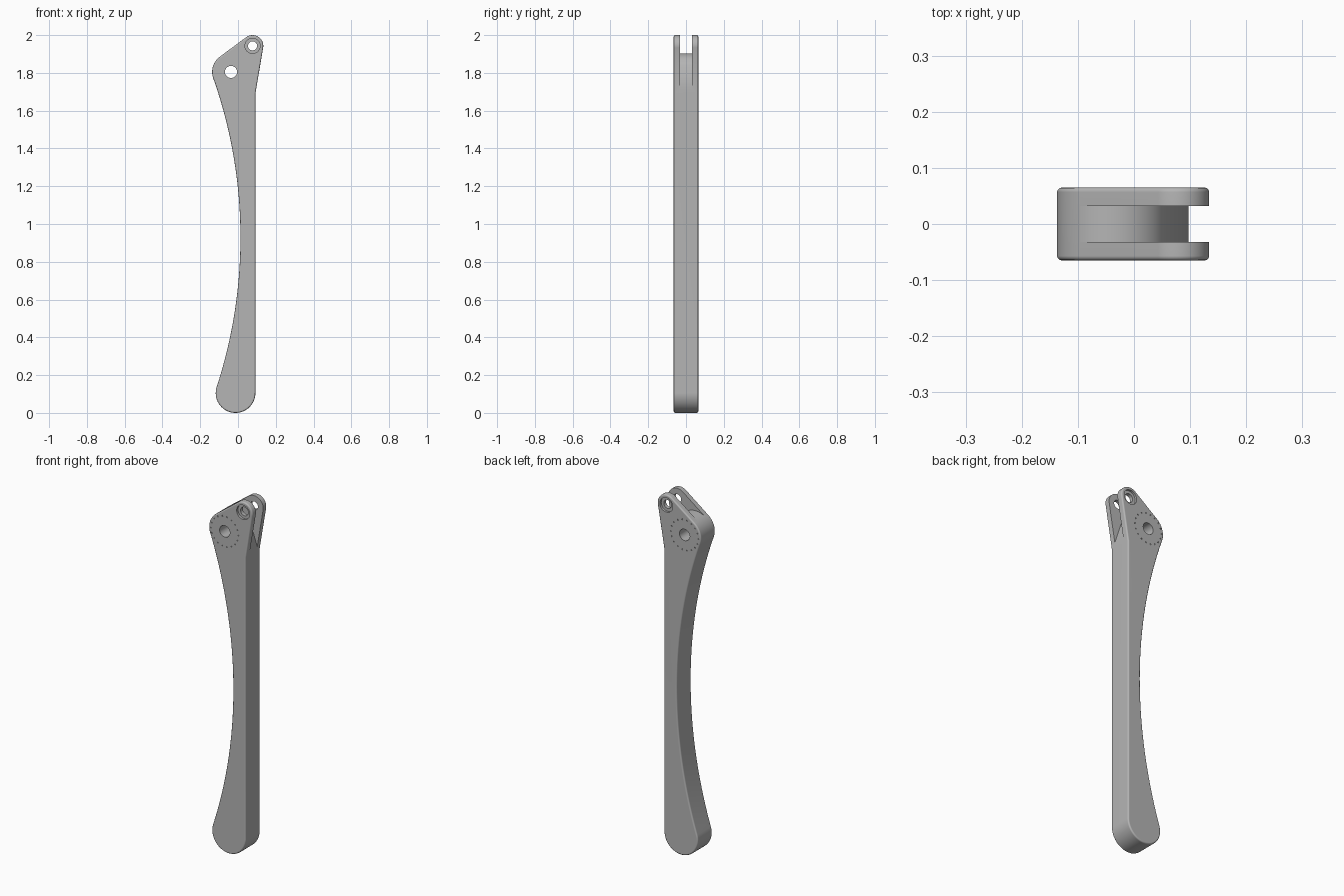
import bpy
import bmesh
from math import cos, sin, atan2, acos, hypot, radians, pi
from mathutils import Matrix

cube = bpy.data.objects.get("Cube")
if cube:
    bpy.data.objects.remove(cube, do_unlink=True)

HALF = 0.065            # half thickness of the lever
SLOT = 0.0325           # half width of the fork slot
FOOT, FOOT_R = (-0.013, 0.105), 0.105
PIVOT, PIVOT_R = (-0.037, 1.805), 0.1
TIP, TIP_R = (0.077, 1.943), 0.057
WAIST, WAIST_R = (-2.532, 0.928), 2.545
EDGE_X = 0.092

steel = bpy.data.materials.new("grey metal")
steel.use_nodes = True
GREY = (0.46, 0.46, 0.46, 1)
steel.diffuse_color = GREY
steel.node_tree.nodes["Principled BSDF"].inputs["Base Color"].default_value = GREY


def arc(c, r, a, b, n):
    return [(c[0] + r * cos(a + (b - a) * i / n), c[1] + r * sin(a + (b - a) * i / n))
            for i in range(n + 1)]


def angle_to(p, q):
    return atan2(q[1] - p[1], q[0] - p[0])


def tangent_angle(c, r, p, side):
    """Angle on the circle where the line from p touches it."""
    return angle_to(c, p) + side * acos(r / hypot(p[0] - c[0], p[1] - c[1]))


def plate(name, pts, half, bevel=0):
    """Extrude an x-z outline through the thickness, rounding its rims."""
    bm = bmesh.new()
    face = bm.faces.new([bm.verts.new((x, -half, z)) for x, z in pts])
    ext = bmesh.ops.extrude_face_region(bm, geom=[face])
    top = [v for v in ext["geom"] if isinstance(v, bmesh.types.BMVert)]
    bmesh.ops.translate(bm, verts=top, vec=(0, 2 * half, 0))
    bmesh.ops.recalc_face_normals(bm, faces=bm.faces)
    if bevel:
        rims = [e for e in bm.edges if abs(e.verts[0].co.y - e.verts[1].co.y) < 1e-5]
        bmesh.ops.bevel(bm, geom=rims, offset=bevel, segments=3, profile=0.5, affect="EDGES")
    return add_object(name, bm)


def add_object(name, bm):
    mesh = bpy.data.meshes.new(name)
    bm.to_mesh(mesh)
    bm.free()
    mesh.materials.append(steel)
    obj = bpy.data.objects.new(name, mesh)
    bpy.context.collection.objects.link(obj)
    return obj


def drills(name, holes):
    """Cylinders along y, each given as (centre, radius, y, depth, sides)."""
    bm = bmesh.new()
    for (x, z), r, y, depth, sides in holes:
        m = Matrix.Translation((x, y, z)) @ Matrix.Rotation(pi / 2, 4, "X")
        bmesh.ops.create_cone(bm, cap_ends=True, segments=sides, radius1=r, radius2=r,
                              depth=depth, matrix=m)
    return add_object(name, bm)


# Lever outline: round foot, straight edge, fork tip, pivot boss, hollow waist
slope = angle_to(PIVOT, TIP) + acos((PIVOT_R - TIP_R) / hypot(TIP[0] - PIVOT[0], TIP[1] - PIVOT[1]))
corner = (EDGE_X, 1.69)
outline = arc(FOOT, FOOT_R, angle_to(FOOT, WAIST) - 0.0, 2 * pi, 32)
if angle_to(FOOT, WAIST) < 0:
    outline = arc(FOOT, FOOT_R, angle_to(FOOT, WAIST), 0, 32)
outline += [corner]
outline += arc(TIP, TIP_R, tangent_angle(TIP, TIP_R, corner, 1), slope, 28)
outline += arc(PIVOT, PIVOT_R, slope, angle_to(PIVOT, WAIST) % (2 * pi), 20)
outline += arc(WAIST, WAIST_R, angle_to(WAIST, PIVOT), angle_to(WAIST, FOOT), 64)[1:-1]
lever = plate("lever_arm", outline, HALF, 0.008)

# Fork slot, its floor curving around the pivot boss and down to the edge
floor_r = PIVOT_R - 0.001
end = (0.096, 1.72)
start = tangent_angle(PIVOT, floor_r, end, 1)
beyond = (end[0] + 0.1 * sin(start), end[1] - 0.1 * cos(start))
slot = arc(PIVOT, floor_r, slope, start, 28) + [beyond, (0.5, 1.7), (0.5, 2.4)]
slot.append((PIVOT[0] + 0.4 * cos(slope), PIVOT[1] + 0.4 * sin(slope)))
cutters = [plate("slot_cutter", slot, SLOT)]

# Pivot hole and tip hole, with a shallow counterbore on both outer faces
cutters.append(drills("hole_cutter", [(PIVOT, 0.032, 0, 1, 40), (TIP, 0.024, 0, 1, 32)]))
cutters.append(drills("counterbore_cutter", [(TIP, 0.04, s * HALF, 0.024, 40) for s in (-1, 1)]))

# Ring of tiny pits around the pivot on both faces
ring = arc(PIVOT, 0.085, 0, 2 * pi, 18)[:-1]
cutters.append(drills("pit_cutter", [(p, 0.0035, s * HALF, 0.01, 8) for p in ring for s in (-1, 1)]))

for c in cutters:
    c.hide_render = True
    mod = lever.modifiers.new(c.name, "BOOLEAN")
    mod.operation, mod.solver, mod.object = "DIFFERENCE", "EXACT", c

# Bake the cuts and remove the helpers
bpy.context.view_layer.update()
graph = bpy.context.evaluated_depsgraph_get()
baked = bpy.data.meshes.new_from_object(lever.evaluated_get(graph))
lever.modifiers.clear()
lever.data = baked
for c in cutters:
    bpy.data.objects.remove(c, do_unlink=True)

# Smooth curves with crisp cut edges and flat sides
bpy.ops.object.select_all(action="DESELECT")
lever.select_set(True)
bpy.context.view_layer.objects.active = lever
bpy.ops.object.shade_smooth_by_angle(angle=radians(35))
weighted = lever.modifiers.new("flat_sides", "WEIGHTED_NORMAL")
weighted.keep_sharp = True
